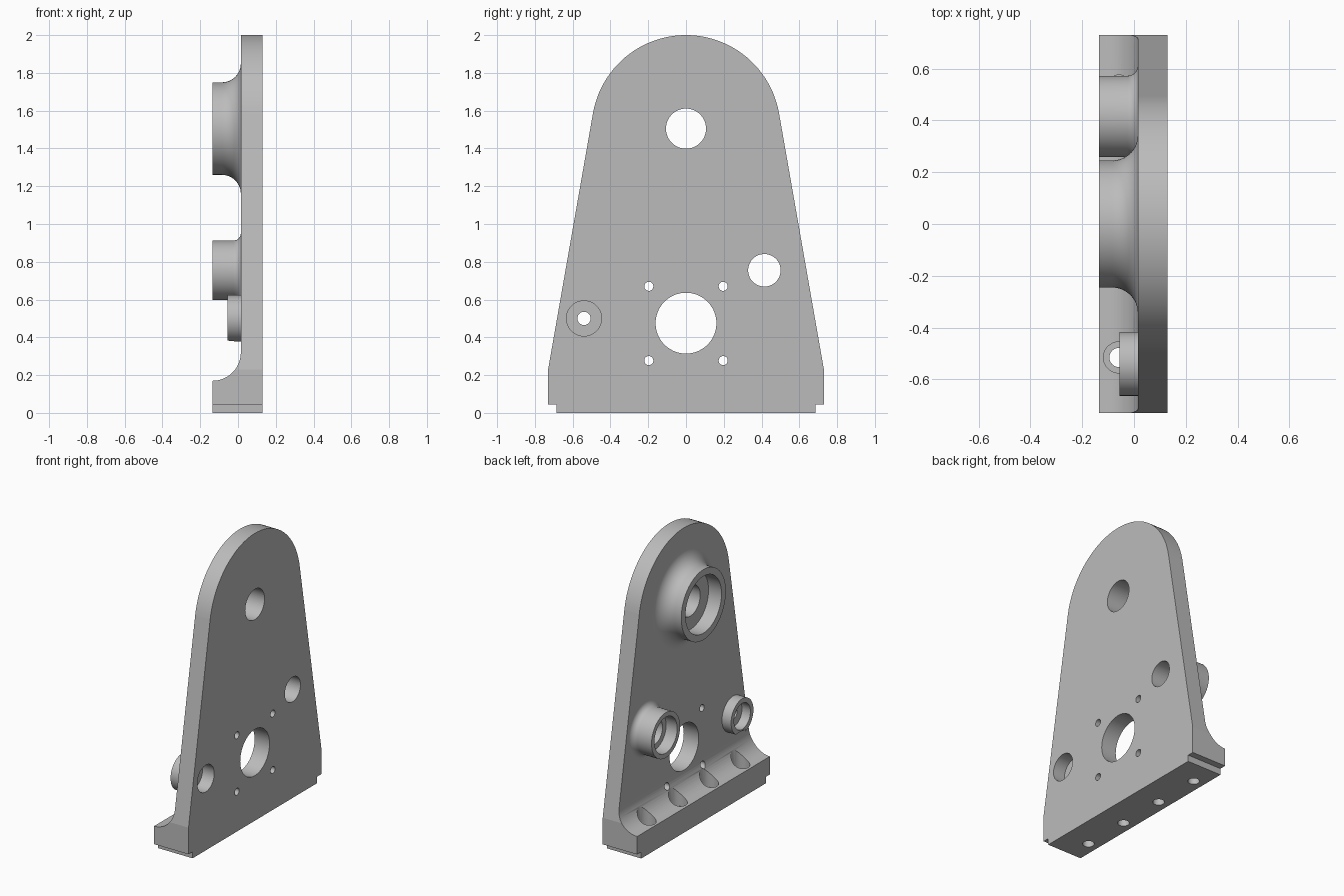
import bpy, bmesh
from math import sin, cos, pi, radians, atan2, acos, hypot
from mathutils import Vector

cube = bpy.data.objects.get("Cube")
if cube:
    bpy.data.objects.remove(cube, do_unlink=True)

BACK, FACE, FRONT = -0.135, 0.015, 0.13   # foot/boss rim, plate rear, plate front
SEGMENTS = 80

metal = bpy.data.materials.new("machined grey")
metal.use_nodes = True
grey = (0.5, 0.5, 0.5, 1)
metal.diffuse_color = grey
metal.node_tree.nodes["Principled BSDF"].inputs["Base Color"].default_value = grey


def finish(bm, name):
    bmesh.ops.recalc_face_normals(bm, faces=bm.faces)
    mesh = bpy.data.meshes.new(name)
    bm.to_mesh(mesh)
    bm.free()
    mesh.materials.append(metal)
    obj = bpy.data.objects.new(name, mesh)
    bpy.context.collection.objects.link(obj)
    return obj


def prism(name, points, offset):
    """Extrude a closed outline of 3D points along an offset."""
    bm = bmesh.new()
    face = bm.faces.new([bm.verts.new(p) for p in points])
    new = bmesh.ops.extrude_face_region(bm, geom=[face])["geom"]
    verts = [g for g in new if isinstance(g, bmesh.types.BMVert)]
    bmesh.ops.translate(bm, vec=offset, verts=verts)
    return finish(bm, name)


def lathe(name, profile, a, b, upright=False):
    """Revolve (distance, radius) pairs about x through y=a, z=b,
    or about z through x=a, y=b when upright."""
    bm = bmesh.new()
    rings = []
    for d, r in profile:
        ring = []
        for i in range(SEGMENTS):
            t = 2 * pi * i / SEGMENTS
            u, v = a + r * cos(t), b + r * sin(t)
            ring.append(bm.verts.new((u, v, d) if upright else (d, u, v)))
        rings.append(ring)
    for low, high in zip(rings, rings[1:]):
        for i in range(SEGMENTS):
            j = (i + 1) % SEGMENTS
            bm.faces.new((low[i], low[j], high[j], high[i]))
    bm.faces.new(rings[0])
    bm.faces.new(rings[-1])
    return finish(bm, name)


def combine(target, tool, operation):
    mod = target.modifiers.new(operation.lower(), "BOOLEAN")
    mod.operation = operation
    mod.solver = "EXACT"
    mod.object = tool
    bpy.context.view_layer.objects.active = target
    bpy.ops.object.modifier_apply(modifier=mod.name)
    bpy.data.objects.remove(tool, do_unlink=True)


def boss(name, y, z, rim, radius, fillet):
    """Round boss flaring into the plate's rear face."""
    profile = [(rim, radius)]
    steps = 12 if fillet else 0
    for i in range(steps + 1):
        t = pi / 2 * i / max(steps, 1)
        profile.append((FACE - fillet + fillet * sin(t), radius + fillet * (1 - cos(t))))
    profile.append((FACE + 0.04, radius + fillet))
    return lathe(name, profile, y, z)


# Tapered plate outline with stepped foot and rounded head
head_z, head_r, half, shoulder = 1.5, 0.5, 0.73, 0.23
dy, dz = half, shoulder - head_z
tangent = atan2(dz, dy) + acos(head_r / hypot(dy, dz))
right = [(0.685, 0), (0.685, 0.045), (half, 0.045), (half, shoulder)]
arc = []
for i in range(49):
    t = tangent + (pi - 2 * tangent) * i / 48
    arc.append((head_r * cos(t), head_z + head_r * sin(t)))
outline = right + arc + [(-y, z) for y, z in reversed(right)]
bracket = prism("bracket_plate", [(BACK, y, z) for y, z in outline],
                (FRONT - BACK, 0, 0))

# Relieve the rear above the foot, leaving a concave fillet
foot_z, cove = 0.17, FACE - BACK
relief = [(BACK - 0.1, -1, foot_z)]
for i in range(17):
    t = pi / 2 * i / 16
    relief.append((BACK + cove * sin(t), -1, foot_z + cove * (1 - cos(t))))
relief += [(FACE, -1, 2.2), (BACK - 0.1, -1, 2.2)]
combine(bracket, prism("relief_cutter", relief, (0, 2, 0)), "DIFFERENCE")

# Rear bosses
combine(bracket, boss("top_boss", 0, 1.505, BACK, 0.245, 0.1), "UNION")
combine(bracket, boss("side_boss", 0.415, 0.755, BACK, 0.157, 0.04), "UNION")
combine(bracket, boss("small_boss", -0.54, 0.5, -0.055, 0.123, 0), "UNION")

# Stepped bores through the bosses
OUT, IN = -0.3, 0.3
bores = [
    (0, 1.505, [(OUT, 0.198), (-0.035, 0.198), (-0.035, 0.106), (IN, 0.106)]),
    (0.415, 0.755, [(OUT, 0.125), (-0.05, 0.125), (-0.05, 0.086), (IN, 0.086)]),
    (-0.54, 0.5, [(OUT, 0.09), (0.01, 0.09), (0.01, 0.035),
                  (0.04, 0.035), (0.04, 0.093), (IN, 0.093)]),
    (0, 0.475, [(OUT, 0.161), (IN, 0.161)]),
]
# Four screw holes around the large opening
for y in (-0.197, 0.197):
    for z in (0.277, 0.67):
        bores.append((y, z, [(OUT, 0.024), (IN, 0.024)]))
for y, z, profile in bores:
    combine(bracket, lathe("bore_cutter", profile, y, z), "DIFFERENCE")

# Counterbored mounting holes down through the foot
for y in (-0.515, -0.172, 0.172, 0.515):
    profile = [(-0.1, 0.037), (0.12, 0.037), (0.12, 0.06), (0.4, 0.06)]
    combine(bracket, lathe("foot_cutter", profile, -0.058, y, True), "DIFFERENCE")

# Smooth curved walls, flat machined faces
bpy.ops.object.select_all(action="DESELECT")
bracket.select_set(True)
bpy.context.view_layer.objects.active = bracket
bpy.ops.object.shade_smooth_by_angle(angle=radians(30))
for poly in bracket.data.polygons:
    if abs(poly.normal.x) > 0.9995 or poly.area > 0.06:
        poly.use_smooth = False
    poly.material_index = 0
